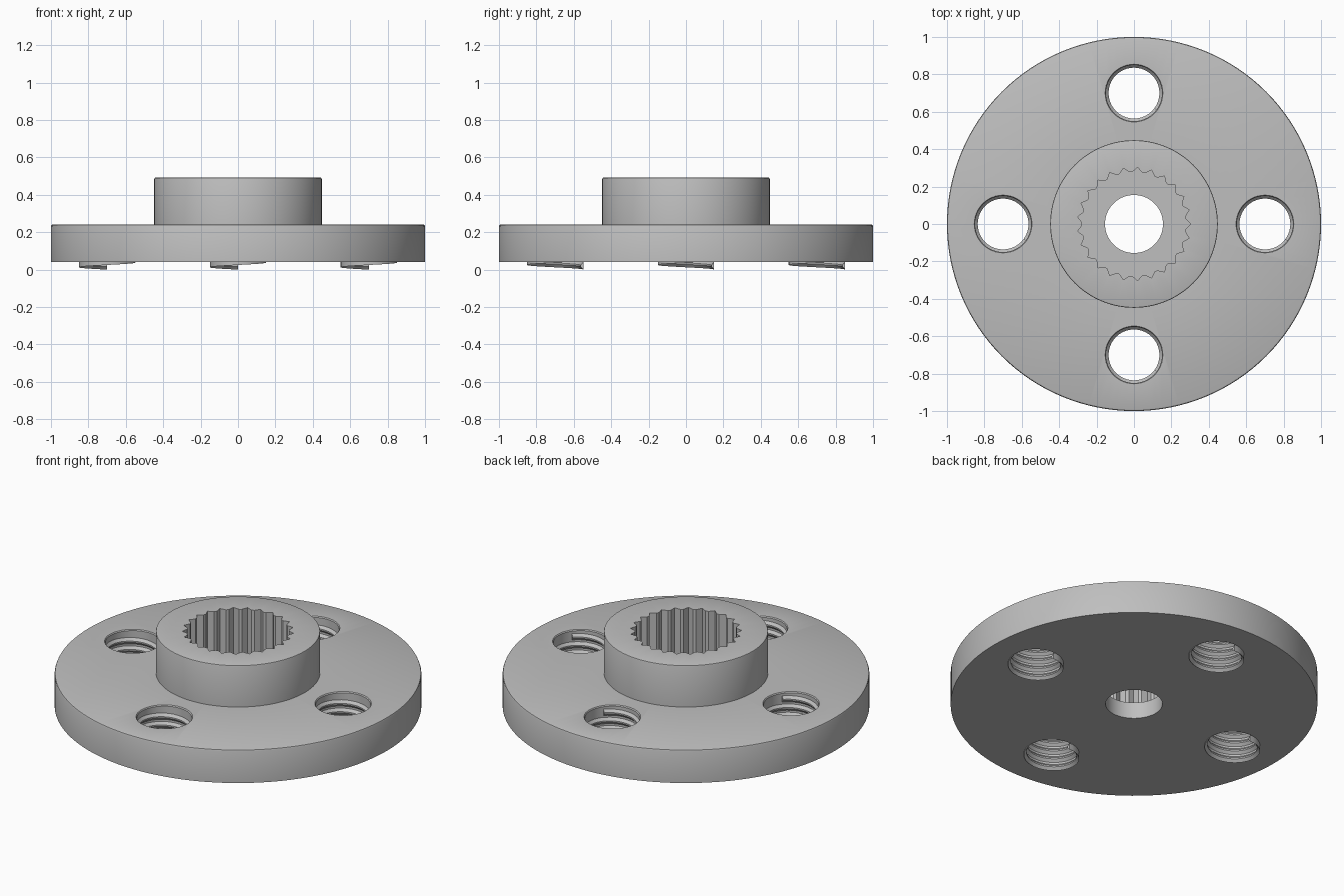
import bpy
import bmesh
from math import cos, sin, pi, radians

cube = bpy.data.objects.get("Cube")
if cube:
    bpy.data.objects.remove(cube)

metal = bpy.data.materials.new("grey_metal")
metal.use_nodes = True
metal.diffuse_color = (0.52, 0.52, 0.52, 1)
metal.node_tree.nodes["Principled BSDF"].inputs["Base Color"].default_value = metal.diffuse_color


def skin(name, rings, closed):
    """Join equal rings of points with quads; cap the ends if open."""
    bm = bmesh.new()
    loops = [[bm.verts.new(p) for p in ring] for ring in rings]
    n = len(loops[0])
    pairs = list(zip(loops, loops[1:]))
    if closed:
        pairs.append((loops[-1], loops[0]))
    else:
        bm.faces.new(loops[0])
        bm.faces.new(loops[-1])
    for a, b in pairs:
        for i in range(n):
            j = (i + 1) % n
            bm.faces.new((a[i], a[j], b[j], b[i]))
    bmesh.ops.remove_doubles(bm, verts=bm.verts, dist=1e-5)
    bmesh.ops.recalc_face_normals(bm, faces=bm.faces)
    mesh = bpy.data.meshes.new(name)
    bm.to_mesh(mesh)
    bm.free()
    mesh.materials.append(metal)
    obj = bpy.data.objects.new(name, mesh)
    bpy.context.collection.objects.link(obj)
    return obj


def place(profile, angle, lift=0.0):
    return [(r * cos(angle), r * sin(angle), z + lift) for r, z in profile]


def lathe(name, profile, segments):
    rings = [place(profile, 2 * pi * k / segments) for k in range(segments)]
    return skin(name, rings, True)


def select_only(obj):
    bpy.ops.object.select_all(action='DESELECT')
    obj.select_set(True)
    bpy.context.view_layer.objects.active = obj


def cut(obj, cutter):
    mod = obj.modifiers.new("cut", 'BOOLEAN')
    mod.operation = 'DIFFERENCE'
    mod.solver = 'EXACT'
    mod.object = cutter
    cutter.hide_render = True
    select_only(obj)
    bpy.ops.object.modifier_apply(modifier=mod.name)
    bpy.data.objects.remove(cutter)


BOTTOM, FLANGE, TOP = 0.042, 0.242, 0.492
BORE, HUB, HOLE, REACH = 0.155, 0.448, 0.15, 0.70

# Flange and hub in one turned body, with softened upper edges and a centre bore
body = lathe("flange_and_hub", [
    (BORE, BOTTOM), (1, BOTTOM),
    (1, FLANGE - 0.01), (0.997, FLANGE - 0.003), (0.99, FLANGE),
    (HUB, FLANGE),
    (HUB, TOP - 0.007), (HUB - 0.002, TOP - 0.002), (HUB - 0.007, TOP),
    (BORE, TOP)], 128)

# Splined socket with 25 grooves
TEETH = 25
pitch = 2 * pi / TEETH
outline = []
for k in range(TEETH):
    for shift, r in ((-0.38, 0.278), (0, 0.304), (0.38, 0.278)):
        a = (k + shift) * pitch
        outline.append((r * cos(a), r * sin(a)))
socket = skin("socket_cutter", [[(x, y, z) for x, y in outline] for z in (0.14, 0.6)], False)
cut(body, socket)

# Four screw holes with threads inside
THREAD_PITCH, STEPS, TURNS = 0.05, 40, 3.65
ridge = [(HOLE + 0.001, -0.02), (HOLE + 0.001, 0.02), (0.136, 0.004), (0.136, -0.004)]
for k, side in enumerate(("left", "back", "right", "front")):
    x, y = REACH * cos(k * pi / 2), REACH * sin(k * pi / 2)
    hole = lathe("hole_cutter", [
        (0, -0.1), (HOLE, -0.1), (HOLE, FLANGE - 0.006),
        (HOLE + 0.005, FLANGE + 0.001), (HOLE + 0.005, 0.4), (0, 0.4)], 48)
    hole.location = (x, y, 0)
    bpy.context.view_layer.update()
    cut(body, hole)

    rings = []
    for s in range(int(TURNS * STEPS) + 1):
        t = s / STEPS
        rings.append(place(ridge, pi / 2 + 2 * pi * t, 0.02 + THREAD_PITCH * t))
    thread = skin(side + "_hole_thread", rings, False)
    thread.location = (x, y, 0)
    select_only(thread)
    bpy.ops.object.shade_smooth_by_angle(angle=radians(30))

select_only(body)
bpy.ops.object.shade_smooth_by_angle(angle=radians(30))
